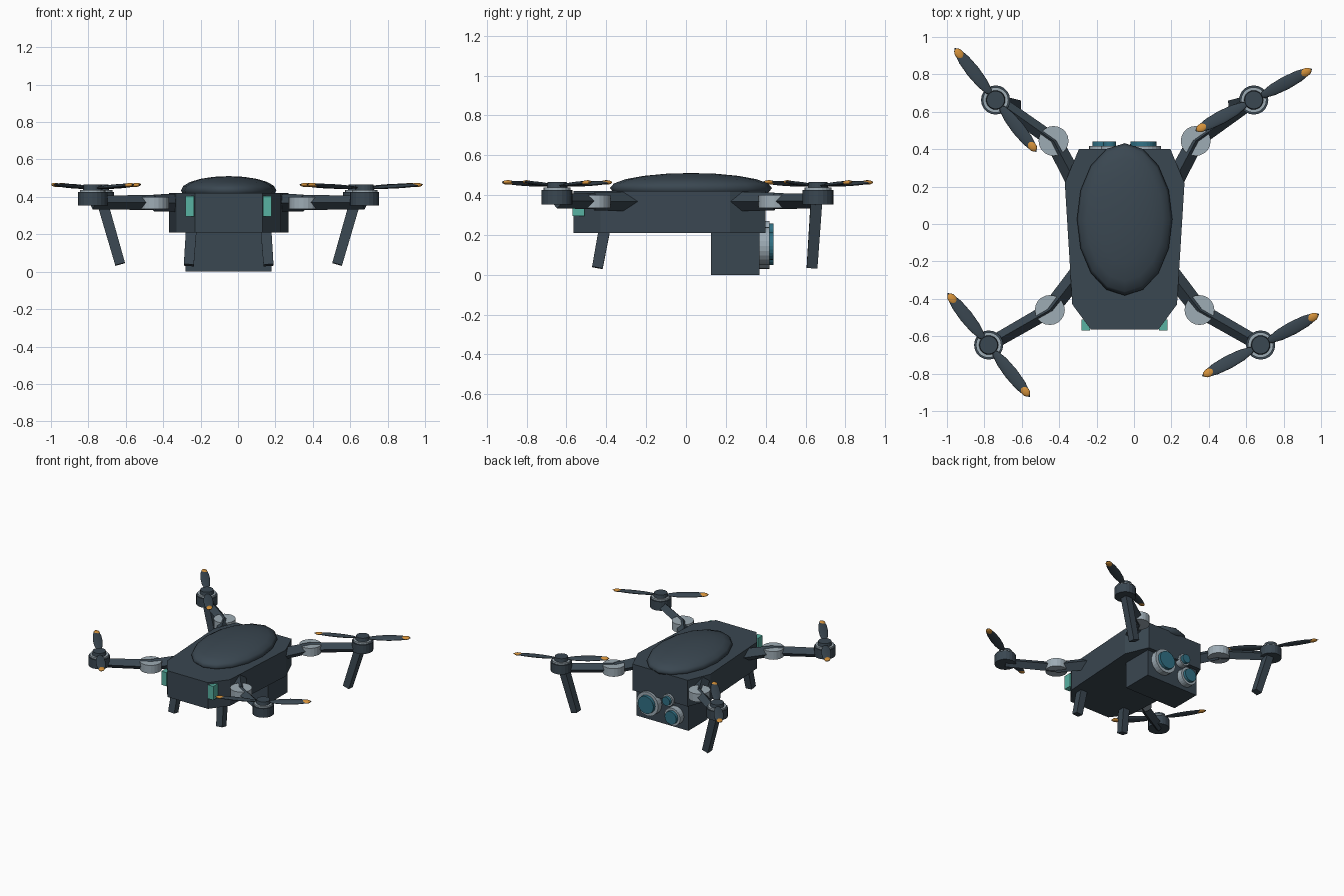
import bpy, bmesh, math
from mathutils import Vector, Matrix

if "Cube" in bpy.data.objects:
    bpy.data.objects.remove(bpy.data.objects["Cube"])

CX = -0.05  # symmetry plane of the airframe


def mat(name, srgb):
    m = bpy.data.materials.new(name)
    lin = [((c / 255 + 0.055) / 1.055) ** 2.4 for c in srgb]
    m.diffuse_color = (*lin, 1)
    m.use_nodes = True
    m.node_tree.nodes["Principled BSDF"].inputs["Base Color"].default_value = m.diffuse_color
    return m


DARK = mat("dark slate", (58, 71, 81))
GREY = mat("light grey", (158, 172, 181))
LENS = mat("lens blue", (48, 112, 132))
LAMP = mat("lamp teal", (88, 178, 162))
ORANGE = mat("tip orange", (212, 145, 58))


def finish(name, bm, material, smooth=False):
    bmesh.ops.recalc_face_normals(bm, faces=bm.faces)
    me = bpy.data.meshes.new(name)
    bm.to_mesh(me)
    bm.free()
    me.materials.append(material)
    for p in me.polygons:
        p.use_smooth = smooth
    ob = bpy.data.objects.new(name, me)
    bpy.context.collection.objects.link(ob)
    return ob


def box(name, lo, hi, material):
    lo, hi = Vector(lo), Vector(hi)
    bm = bmesh.new()
    bmesh.ops.create_cube(bm, size=1, matrix=Matrix.Translation((lo + hi) / 2)
                          @ Matrix.Diagonal((*(hi - lo), 1)))
    return finish(name, bm, material)


def rod(name, a, b, r1, r2, sides, material, turn=0.0):
    """Prism or cone from a to b."""
    a, b = Vector(a), Vector(b)
    d = b - a
    z = d.normalized()
    up = Vector((0, 0, 1)) if abs(z.z) < 0.8 else Vector((0, 1, 0))
    x = (up - z * up.dot(z)).normalized()
    y = z.cross(x)
    m = Matrix((x, y, z)).transposed().to_4x4()
    m.translation = (a + b) / 2
    bm = bmesh.new()
    bmesh.ops.create_cone(bm, cap_ends=True, segments=sides, radius1=r1, radius2=r2,
                          depth=d.length, matrix=m @ Matrix.Rotation(turn, 4, 'Z'))
    return finish(name, bm, material)


def ellipsoid(name, matrix, radii, material, seg=16, rings=10):
    bm = bmesh.new()
    bmesh.ops.create_uvsphere(bm, u_segments=seg, v_segments=rings, radius=1,
                              matrix=matrix @ Matrix.Diagonal((*radii, 1)))
    return finish(name, bm, material, True)


# Main hull: tapered octagon extruded upward
half = [(0.18, -0.565), (0.28, -0.43), (0.32, 0.22), (0.245, 0.40)]
outline = half + [(-x, y) for x, y in reversed(half)]
bm = bmesh.new()
base = bm.faces.new([bm.verts.new((CX + x, y, 0.21)) for x, y in outline])
top = bmesh.ops.extrude_face_region(bm, geom=[base])["geom"]
bmesh.ops.translate(bm, vec=(0, 0, 0.21),
                    verts=[v for v in top if isinstance(v, bmesh.types.BMVert)])
finish("hull", bm, DARK)

# Top canopy and camera housing
ellipsoid("canopy", Matrix.Translation((CX, 0.025, 0.435)), (0.255, 0.407, 0.076), DARK)
box("camera_housing", (-0.28, 0.125, 0), (0.18, 0.37, 0.215), DARK)

# Camera lenses: stacked rings with blue glass
for name, x, z, r in (("large", 0.05, 0.145, 0.095), ("medium", -0.17, 0.10, 0.07),
                      ("small", -0.13, 0.222, 0.047)):
    rod(name + "_lens_ring", (x, 0.36, z), (x, 0.418, z), r, r, 24, GREY)
    rod(name + "_lens_glass", (x, 0.41, z), (x, 0.44, z), r * 0.75, r * 0.73, 24, LENS)

for side, s in (("left", -1), ("right", 1)):
    # Front lamps
    xs = sorted((CX + s * 0.185, CX + s * 0.23))
    box(side + "_lamp", (xs[0], -0.57, 0.295), (xs[1], -0.51, 0.405), LAMP)

    for end, root, hinge, motor in (("front", (0.22, -0.23), (0.40, -0.46), (0.727, -0.647)),
                                    ("back", (0.25, 0.20), (0.38, 0.444), (0.69, 0.663))):
        tag = f"{end}_{side}_"

        def at(p, z):
            return (CX + s * p[0], p[1], z)

        # Folding arm: diamond section beams joined by a round hinge
        rod(tag + "inner_arm", at(root, 0.368), at(hinge, 0.368), 0.05, 0.045, 4, DARK)
        rod(tag + "hinge", at(hinge, 0.335), at(hinge, 0.40), 0.08, 0.08, 20, GREY)
        rod(tag + "outer_arm", at(hinge, 0.37), at(motor, 0.37), 0.04, 0.037, 4, DARK)

        # Motor
        rod(tag + "motor", at(motor, 0.353), at(motor, 0.425), 0.078, 0.078, 20, DARK)
        rod(tag + "motor_ring", at(motor, 0.42), at(motor, 0.438), 0.068, 0.068, 20, GREY)
        rod(tag + "motor_cap", at(motor, 0.435), at(motor, 0.465), 0.052, 0.048, 20, DARK)

        # Two-blade propeller, blades rising slightly to the tips
        angle = math.radians(28 if s > 0 else -51.7)
        for i in range(2):
            m = (Matrix.Translation(at(motor, 0.446))
                 @ Matrix.Rotation(angle + i * math.pi, 4, 'Z')
                 @ Matrix.Rotation(math.radians(-3.2), 4, 'Y'))
            ellipsoid(f"{tag}blade_{i + 1}", m @ Matrix.Translation((0.195, 0, 0))
                      @ Matrix.Rotation(math.radians(8), 4, 'X'),
                      (0.16, 0.036, 0.010), DARK, 12, 12)
            ellipsoid(f"{tag}blade_tip_{i + 1}", m @ Matrix.Translation((0.314, 0, 0))
                      @ Matrix.Rotation(math.radians(8), 4, 'X'),
                      (0.034, 0.023, 0.011), ORANGE, 12, 8)

    # Landing legs: long ones under the back motors, short ones under the hull
    rod(f"back_{side}_leg", (CX + s * 0.675, 0.655, 0.37), (CX + s * 0.58, 0.633, 0.04),
        0.041, 0.038, 4, DARK, math.pi / 4)
    rod(f"front_{side}_leg", (CX + s * 0.198, -0.405, 0.25), (CX + s * 0.213, -0.445, 0.035),
        0.041, 0.038, 4, DARK, math.pi / 4)
